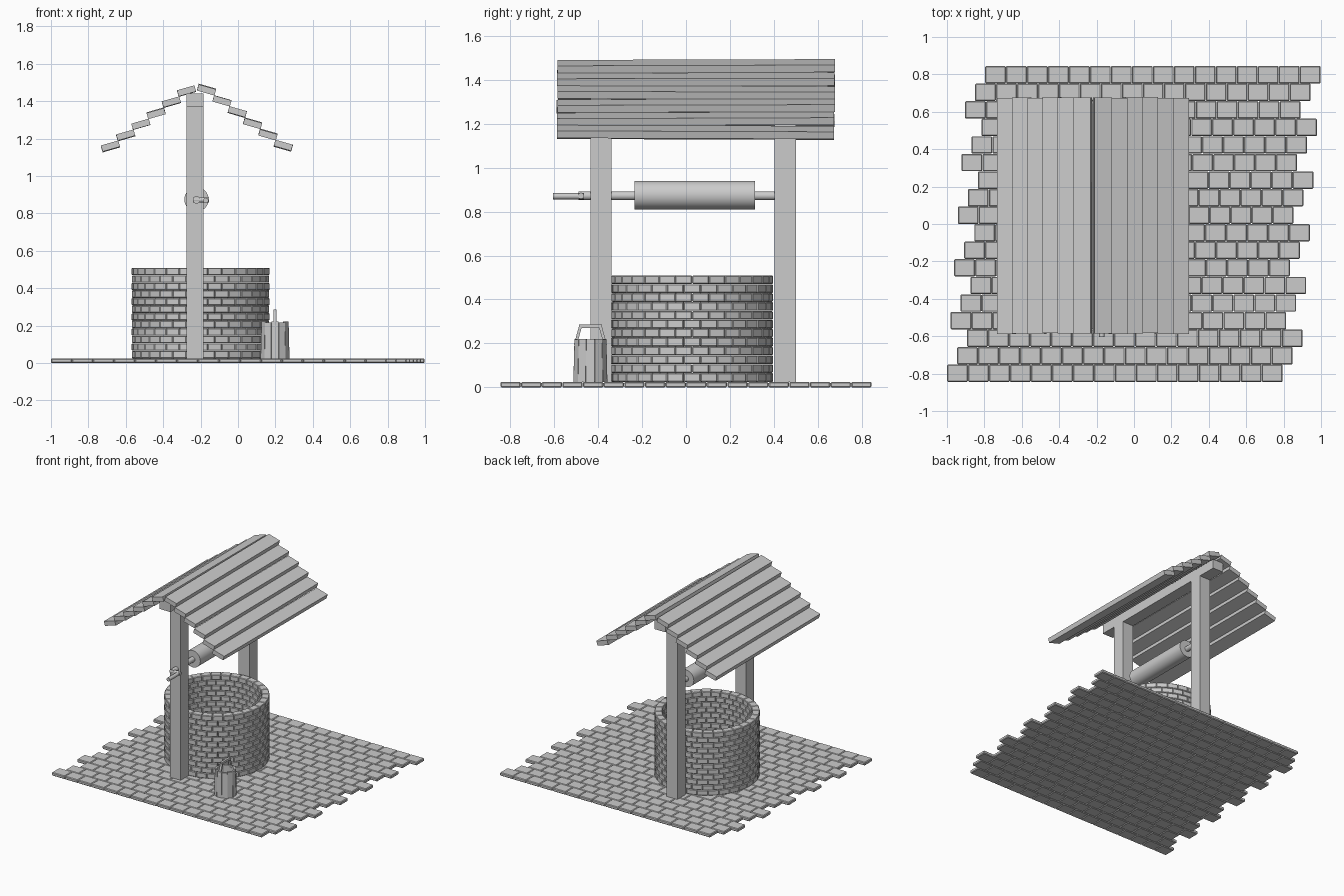
import bpy, bmesh, random
from math import sin, cos, pi, radians
from mathutils import Vector, Matrix

if "Cube" in bpy.data.objects:
    bpy.data.objects.remove(bpy.data.objects["Cube"])

random.seed(4)


def finish(name, bm, bevel=0.0):
    bmesh.ops.recalc_face_normals(bm, faces=bm.faces)
    me = bpy.data.meshes.new(name)
    bm.to_mesh(me)
    bm.free()
    ob = bpy.data.objects.new(name, me)
    bpy.context.collection.objects.link(ob)
    if bevel:
        mod = ob.modifiers.new("bevel", "BEVEL")
        mod.width = bevel
        mod.segments = 1
    return ob


def add_box(bm, lo, hi):
    lo, hi = Vector(lo), Vector(hi)
    mat = Matrix.Translation((lo + hi) / 2) @ Matrix.Diagonal((*(hi - lo), 1))
    bmesh.ops.create_cube(bm, size=1, matrix=mat)


def box(name, lo, hi, bevel=0.0):
    bm = bmesh.new()
    add_box(bm, lo, hi)
    return finish(name, bm, bevel)


def add_wedge(bm, c, r_in, r_out, a, da, z0, z1, flare=0.0):
    """One flat-faced sector of a ring; flare widens the bottom."""
    rings = []
    for z, f in ((z0, flare), (z1, 0)):
        rings.append([bm.verts.new((c[0] + (r + f) * cos(t), c[1] + (r + f) * sin(t), z))
                      for r, t in ((r_in, a - da), (r_out, a - da), (r_out, a + da), (r_in, a + da))])
    b, t = rings
    bm.faces.new(b)
    bm.faces.new(t)
    for i in range(4):
        j = (i + 1) % 4
        bm.faces.new((b[i], b[j], t[j], t[i]))


def rod(name, p, q, r, sides=16):
    p, q = Vector(p), Vector(q)
    d = q - p
    bm = bmesh.new()
    mat = Matrix.Translation((p + q) / 2) @ d.to_track_quat('Z', 'Y').to_matrix().to_4x4()
    bmesh.ops.create_cone(bm, cap_ends=True, segments=sides, radius1=r, radius2=r,
                          depth=d.length, matrix=mat)
    for f in bm.faces:
        f.smooth = sides > 8 and len(f.verts) == 4
    return finish(name, bm)


# Paved floor: 18 rows of 16 bricks, staggered
FLOOR = 0.025
bm = bmesh.new()
row_w, brick = 1.69 / 18, 1.795 / 16
for i in range(18):
    y = 0.845 - i * row_w
    x = -0.797 - 0.0535 * (i % 3) - 0.0192 * (i // 3)
    for k in range(16):
        add_box(bm, (x + k * brick + 0.0005, y - row_w + 0.0005, 0),
                (x + (k + 1) * brick - 0.0005, y - 0.0005, FLOOR))
finish("paving_bricks", bm, 0.005)

# Round well wall: 12 courses of 30 bricks
bm = bmesh.new()
C, N, H = (-0.2, 0.028), 30, (0.51 - FLOOR) / 12
for i in range(12):
    for k in range(N):
        a = 2 * pi * (k + 0.5 * (i % 2)) / N
        add_wedge(bm, C, 0.315, 0.369, a, pi / N - 0.001,
                  FLOOR + i * H + 0.0005, FLOOR + (i + 1) * H - 0.0005)
finish("well_wall_bricks", bm, 0.004)

# Posts and ridge beam
PX = -0.23
box("front_post", (PX - 0.046, -0.435, FLOOR), (PX + 0.046, -0.34, 1.44))
box("back_post", (PX - 0.046, 0.402, FLOOR), (PX + 0.046, 0.5, 1.44))
box("ridge_beam", (PX - 0.046, -0.56, 1.37), (PX + 0.046, 0.645, 1.441))

# Roof: six overlapping planks on each slope
for side, x0, z0, x1, z1, tilt in (("left", -0.682, 1.158, -0.275, 1.454, -16),
                                   ("right", 0.242, 1.162, -0.168, 1.462, 16)):
    bm = bmesh.new()
    for i in range(6):
        t = i / 5
        mat = (Matrix.Translation((x0 + (x1 - x0) * t, 0.045 + random.uniform(-.003, .003),
                                   z0 + (z1 - z0) * t))
               @ Matrix.Rotation(radians(random.uniform(-0.25, 0.25)), 4, 'X')
               @ Matrix.Rotation(radians(tilt), 4, 'Y')
               @ Matrix.Diagonal((0.097, 1.262, 0.034, 1)))
        bmesh.ops.create_cube(bm, size=1, matrix=mat)
    finish(side + "_roof_planks", bm)

# Winch drum, axle and crank
AX, AZ = -0.222, 0.872
rod("winch_drum", (AX, -0.235, AZ + 0.003), (AX, 0.315, AZ + 0.003), 0.065, 32)
rod("winch_axle", (AX, -0.49, AZ), (AX, 0.41, AZ), 0.02)
rod("crank_arm", (AX - 0.018, -0.478, AZ), (AX + 0.066, -0.478, AZ), 0.014)
rod("crank_handle", (AX + 0.05, -0.605, AZ - 0.002), (AX + 0.05, -0.465, AZ - 0.002), 0.014)

# Bucket: staves, base and three-piece handle
B = (0.198, -0.435)
bm = bmesh.new()
for k in range(12):
    add_wedge(bm, B, 0.060, 0.075, 2 * pi * k / 12, pi / 12 - 0.012,
              FLOOR, 0.217 + 0.004 * (k % 2), 0.005)
finish("bucket_staves", bm)
rod("bucket_base", (*B, FLOOR), (*B, FLOOR + 0.02), 0.064, 12)
for s, n in ((-1, "front"), (1, "back")):
    bm = bmesh.new()
    add_box(bm, (B[0] - 0.008, -0.007, 0), (B[0] + 0.008, 0.007, 1))
    for v in bm.verts:
        t = v.co.z
        v.co.y += B[1] + s * (0.068 * (1 - t) + 0.046 * t)
        v.co.z = 0.195 + 0.08 * t
    finish("bucket_handle_" + n, bm)
box("bucket_handle_grip", (B[0] - 0.008, B[1] - 0.052, 0.27), (B[0] + 0.008, B[1] + 0.052, 0.287))
